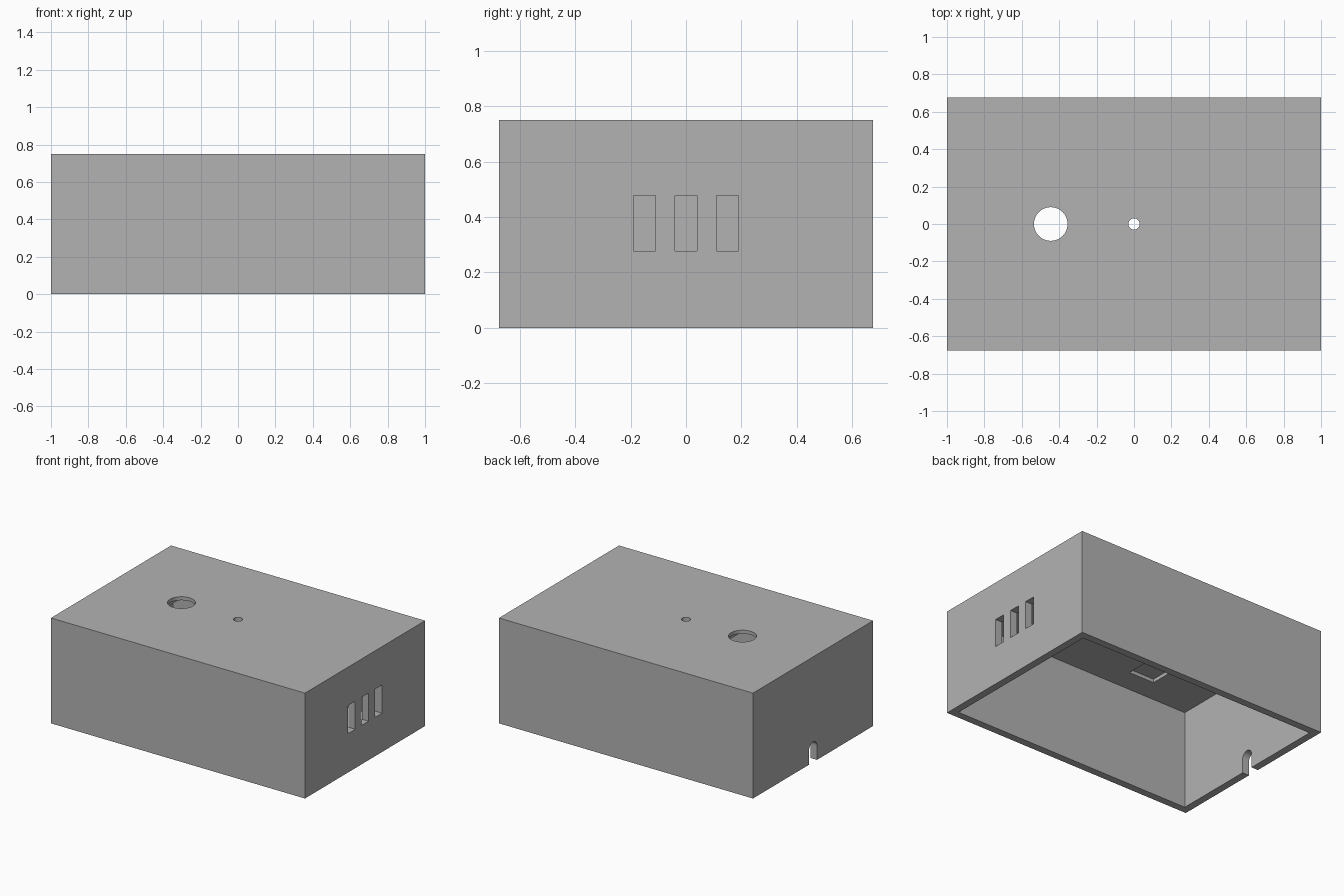
import bpy
import math

if "Cube" in bpy.data.objects:
    bpy.data.objects.remove(bpy.data.objects["Cube"], do_unlink=True)

# Overall sizes
LENGTH, WIDTH, HEIGHT = 2.0, 1.35, 0.75
WALL = 0.053
CEILING = HEIGHT - 0.05
BIG_HOLE_X = -0.445

grey = bpy.data.materials.new("plain grey")
grey.use_nodes = True
grey.diffuse_color = (0.45, 0.45, 0.45, 1)
grey.node_tree.nodes["Principled BSDF"].inputs["Base Color"].default_value = (0.45, 0.45, 0.45, 1)


def block(name, size, centre):
    bpy.ops.mesh.primitive_cube_add(size=1, location=centre)
    ob = bpy.context.object
    ob.name = name
    ob.scale = size
    bpy.ops.object.transform_apply(location=True, rotation=False, scale=True)
    ob.data.materials.append(grey)
    return ob


def rod(name, radius, depth, centre, tilt=0):
    bpy.ops.mesh.primitive_cylinder_add(vertices=48, radius=radius, depth=depth,
                                        location=centre, rotation=(0, tilt, 0))
    ob = bpy.context.object
    ob.name = name
    ob.data.materials.append(grey)
    return ob


def cut(target, cutter):
    cutter.hide_render = True
    mod = target.modifiers.new(cutter.name, 'BOOLEAN')
    mod.operation = 'DIFFERENCE'
    mod.solver = 'EXACT'
    mod.object = cutter
    bpy.ops.object.select_all(action='DESELECT')
    target.select_set(True)
    bpy.context.view_layer.objects.active = target
    bpy.ops.object.modifier_apply(modifier=mod.name)
    bpy.data.objects.remove(cutter, do_unlink=True)


# Outer shell, hollowed from below
case = block("enclosure_shell", (LENGTH, WIDTH, HEIGHT), (0, 0, HEIGHT / 2))
cut(case, block("cavity", (LENGTH - 2 * WALL, WIDTH - 2 * WALL, CEILING + 0.2),
                (0, 0, CEILING / 2 - 0.1)))

# Shallow pocket in the ceiling around the large opening
cut(case, block("ceiling_pocket", (0.2, 0.91, 0.13), (BIG_HOLE_X, 0, CEILING - 0.04)))

# Round openings in the top
cut(case, rod("large_opening", 0.09, 0.3, (BIG_HOLE_X, 0, HEIGHT)))
cut(case, rod("small_opening", 0.03, 0.3, (0, 0, HEIGHT)))

# Three vent slots in the left wall
for y in (-0.15, 0, 0.15):
    cut(case, block("vent_slot", (0.3, 0.08, 0.2), (LENGTH / 2, y, 0.377)))

# Arched cable notch in the opposite wall
cut(case, rod("notch_arch", 0.045, 0.3, (-LENGTH / 2, 0, 0.1), math.pi / 2))
cut(case, block("notch_slot", (0.3, 0.09, 0.2), (-LENGTH / 2, 0, 0)))

bpy.ops.object.shade_smooth_by_angle(angle=math.radians(30))
